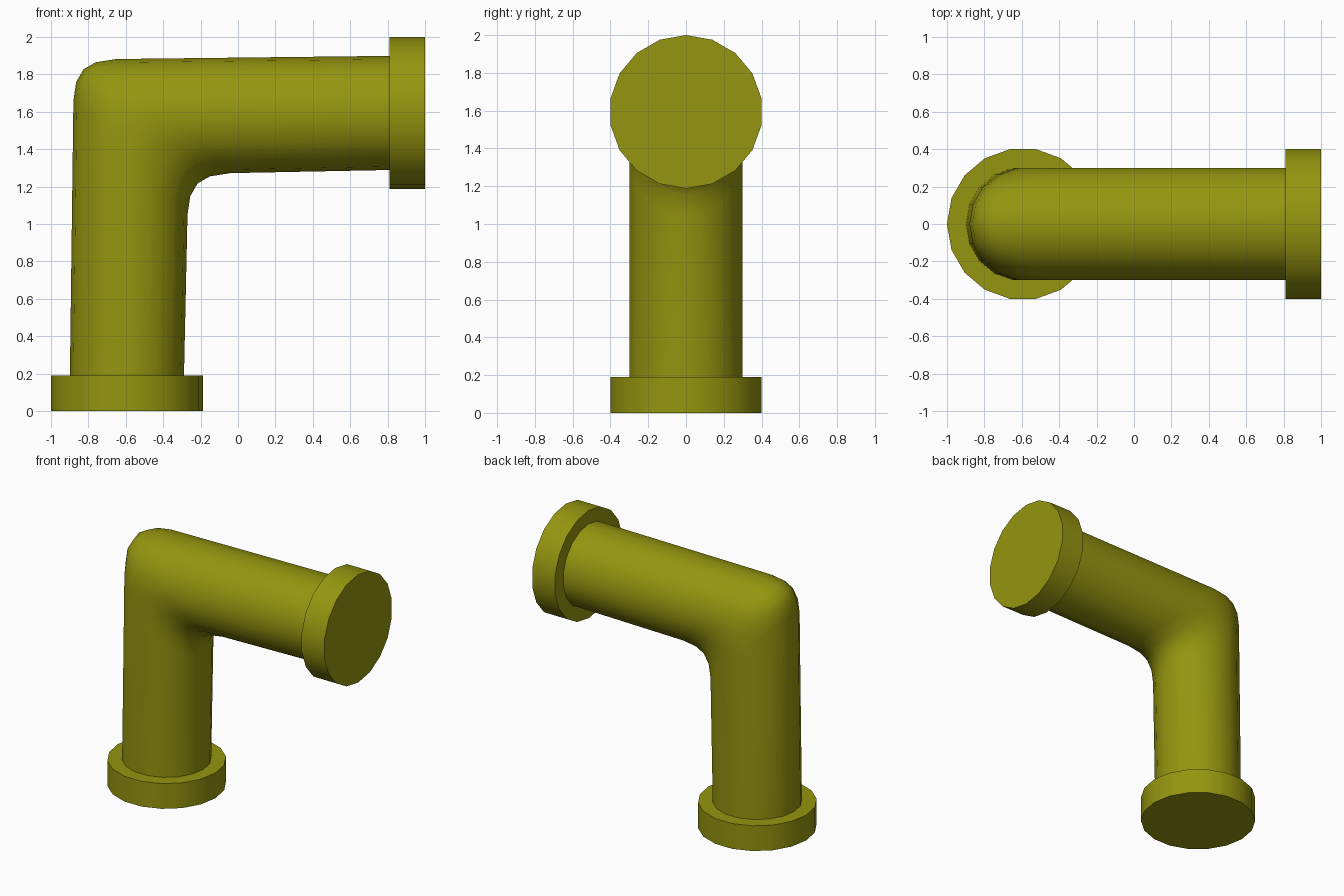
import bpy, bmesh
from math import cos, sin, pi, radians
from mathutils import Matrix

cube = bpy.data.objects.get("Cube")
if cube:
    bpy.data.objects.remove(cube, do_unlink=True)

SIDES = 18
PIPE_R, FLANGE_R, FLANGE_T = 0.305, 0.406, 0.19
AXIS_X, AXIS_Z = -0.594, 1.594

olive = bpy.data.materials.new("olive_paint")
olive.use_nodes = True
olive.diffuse_color = (0.3, 0.3, 0.005, 1)
olive.node_tree.nodes["Principled BSDF"].inputs["Base Color"].default_value = olive.diffuse_color


def finish(name, bm):
    """Turn a bmesh into a painted object, smooth except at sharp edges."""
    bmesh.ops.recalc_face_normals(bm, faces=bm.faces)
    mesh = bpy.data.meshes.new(name)
    bm.to_mesh(mesh)
    bm.free()
    mesh.materials.append(olive)
    obj = bpy.data.objects.new(name, mesh)
    bpy.context.collection.objects.link(obj)
    bpy.ops.object.select_all(action="DESELECT")
    obj.select_set(True)
    bpy.context.view_layer.objects.active = obj
    bpy.ops.object.shade_smooth_by_angle(angle=radians(40))


def flange(name, centre, turn):
    bm = bmesh.new()
    bmesh.ops.create_cone(bm, cap_ends=True, segments=SIDES, radius1=FLANGE_R,
                          radius2=FLANGE_R, depth=FLANGE_T)
    # put a corner, not a flat, on the bend plane
    corner = min(bm.verts, key=lambda v: abs(v.co.y))
    if abs(corner.co.y) > 0.001:
        bmesh.ops.rotate(bm, verts=bm.verts, matrix=Matrix.Rotation(pi / SIDES, 3, "Z"))
    bmesh.ops.transform(bm, verts=bm.verts,
                        matrix=Matrix.Translation(centre) @ Matrix.Rotation(turn, 4, "Y"))
    finish(name, bm)


def ring(bm, x, z, dx, dz):
    """Pipe cross-section whose inner-bend side points along (dx, dz)."""
    verts = []
    for i in range(SIDES):
        a = 2 * pi * i / SIDES
        c, s = PIPE_R * cos(a), PIPE_R * sin(a)
        verts.append(bm.verts.new((x + c * dx, s, z + c * dz)))
    return verts


# Elbow pipe: square-cut ends, mitred sections through the rounded bend
bm = bmesh.new()
bend = [(-0.575, 1.355), (-0.56, 1.455), (-0.52, 1.523), (-0.455, 1.56), (-0.345, 1.577)]
rings = [ring(bm, AXIS_X, FLANGE_T - 0.01, 1, 0)]
rings += [ring(bm, x, z, 1, -1) for x, z in bend]
rings.append(ring(bm, 1 - FLANGE_T + 0.01, AXIS_Z, 0, -1))
for a, b in zip(rings, rings[1:]):
    for i in range(SIDES):
        j = (i + 1) % SIDES
        bm.faces.new((a[i], a[j], b[j], b[i]))
bm.faces.new(rings[0])
bm.faces.new(rings[-1])
finish("elbow_pipe", bm)

# End flanges
flange("bottom_flange", (AXIS_X, 0, FLANGE_T / 2), 0)
flange("side_flange", (1 - FLANGE_T / 2, 0, AXIS_Z), pi / 2)
